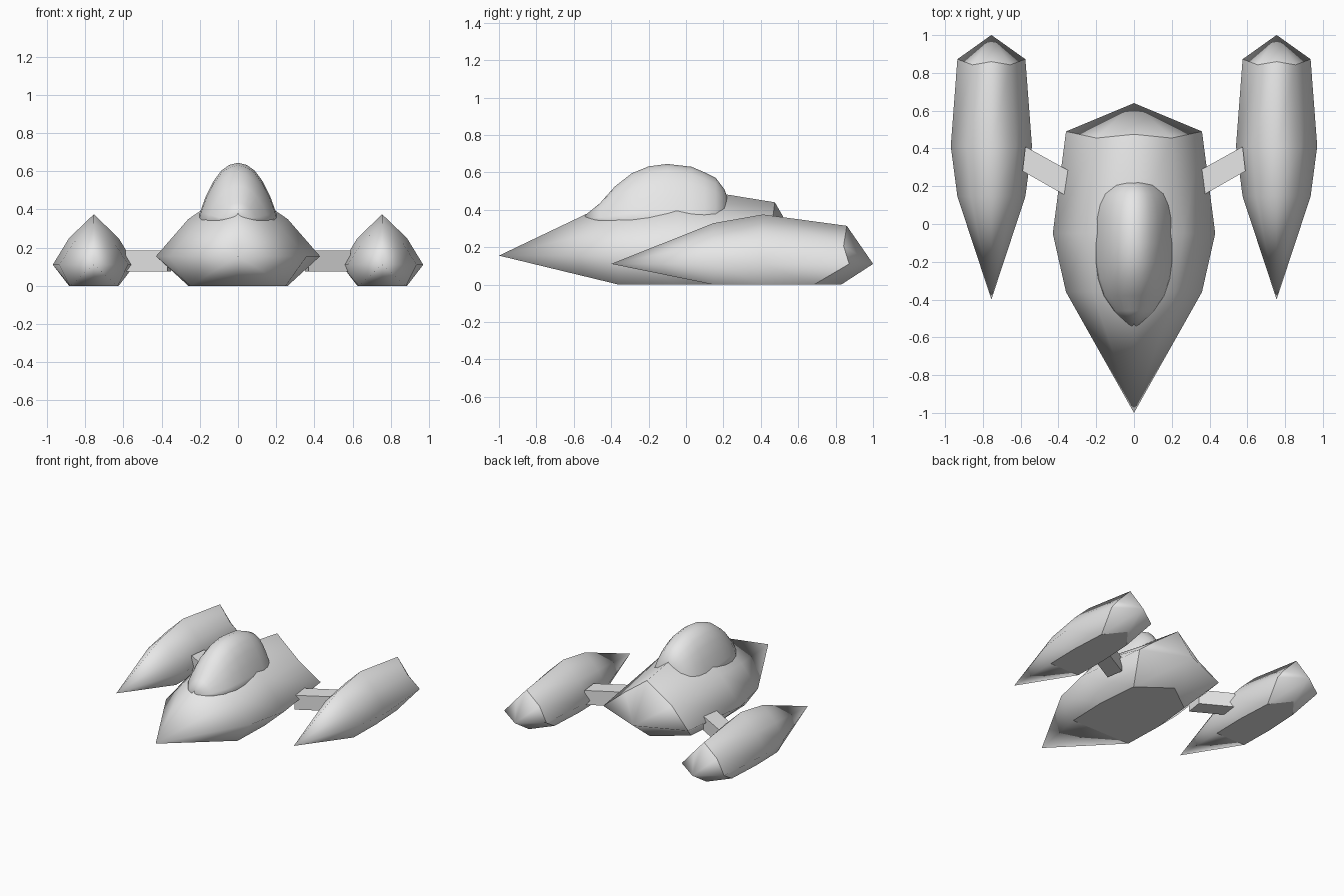
import bpy
import bmesh

cube = bpy.data.objects.get("Cube")
if cube:
    bpy.data.objects.remove(cube)

grey = bpy.data.materials.new("light_grey")
grey.use_nodes = True
colour = (0.8, 0.8, 0.8, 1)
grey.diffuse_color = colour
grey.node_tree.nodes["Principled BSDF"].inputs["Base Color"].default_value = colour


def finish(name, bm, smooth):
    """Turn a bmesh into a named object."""
    bmesh.ops.recalc_face_normals(bm, faces=bm.faces)
    for f in bm.faces:
        f.smooth = smooth
    mesh = bpy.data.meshes.new(name)
    bm.to_mesh(mesh)
    bm.free()
    mesh.materials.append(grey)
    obj = bpy.data.objects.new(name, mesh)
    bpy.context.collection.objects.link(obj)
    return obj


def loft(rings, nose, tail):
    """Skin closed rings and close both ends to a point."""
    bm = bmesh.new()
    loops = [[bm.verts.new(p) for p in ring] for ring in rings]
    n = len(loops[0])
    ends = [(bm.verts.new(nose), loops[0]), (bm.verts.new(tail), loops[-1])]
    for i in range(n):
        j = (i + 1) % n
        for a, b in zip(loops, loops[1:]):
            bm.faces.new((a[i], a[j], b[j], b[i]))
        for tip, ring in ends:
            bm.faces.new((tip, ring[i], ring[j]))
    return bm, loops


def mirrored(half):
    """Complete a half ring whose first and last points lie on x = 0."""
    return half + [(-x, y, z) for x, y, z in reversed(half[1:-1])]


def hull(name):
    """Faceted body with a long nose, a flat belly and a short tail."""
    # apex, shoulder, widest point, belly corner, belly centre
    front = [(0, -.36, .46), (.22, -.36, .31), (.36, -.36, .155), (.25, -.36, 0), (0, -.36, 0)]
    middle = [(0, -.05, .525), (.26, -.05, .35), (.43, -.05, .155), (.26, -.05, 0), (0, -.05, 0)]
    rear = [(0, .475, .44), (.2, .455, .29), (.36, .49, .155), (.23, .27, 0), (0, .44, 0)]
    bm, loops = loft([mirrored(r) for r in (front, middle, rear)], (0, -1, .155), (0, .64, .155))
    last = set(loops[-1])
    for e in bm.edges:
        belly = any(all(v.co.z < .001 for v in f.verts) for f in e.link_faces)
        if belly or all(v in last for v in e.verts):
            e.smooth = False
    return finish(name, bm, True)


# Main body
hull("main_hull")

# Side pods repeat the body shape at a smaller size
for side, label in ((1, "left"), (-1, "right")):
    pod = hull(label + "_pod")
    pod.scale = (.5, .854, .714)
    pod.location = (side * .755, .454, 0)

    # Swept strut joining pod and body
    bm = bmesh.new()
    outline = [(.35, .285), (.37, .155), (.59, .28), (.575, .41)]
    base = bm.faces.new([bm.verts.new((side * x, y, .075)) for x, y in outline])
    top = bmesh.ops.extrude_face_region(bm, geom=[base])["geom"]
    bmesh.ops.translate(bm, vec=(0, 0, .11), verts=[v for v in top if isinstance(v, bmesh.types.BMVert)])
    finish(label + "_strut", bm, False)

# Canopy: y, half width, top height
stations = [(-.46, .105, .435), (-.38, .16, .525), (-.29, .19, .595), (-.2, .205, .632), (-.1, .21, .645),
            (.03, .205, .63), (.1, .19, .6), (.16, .165, .57), (.205, .12, .51)]
section = [(0, 1), (.22, .96), (.42, .86), (.62, .67), (.8, .42), (.94, .15), (1, 0), (.9, -.15), (0, -.15)]
floor = .345
rings = [mirrored([(w * u, y, floor + (top - floor) * v) for u, v in section]) for y, w, top in stations]
bm, _ = loft(rings, (0, -.565, .35), (0, .235, .43))
finish("canopy", bm, True)
